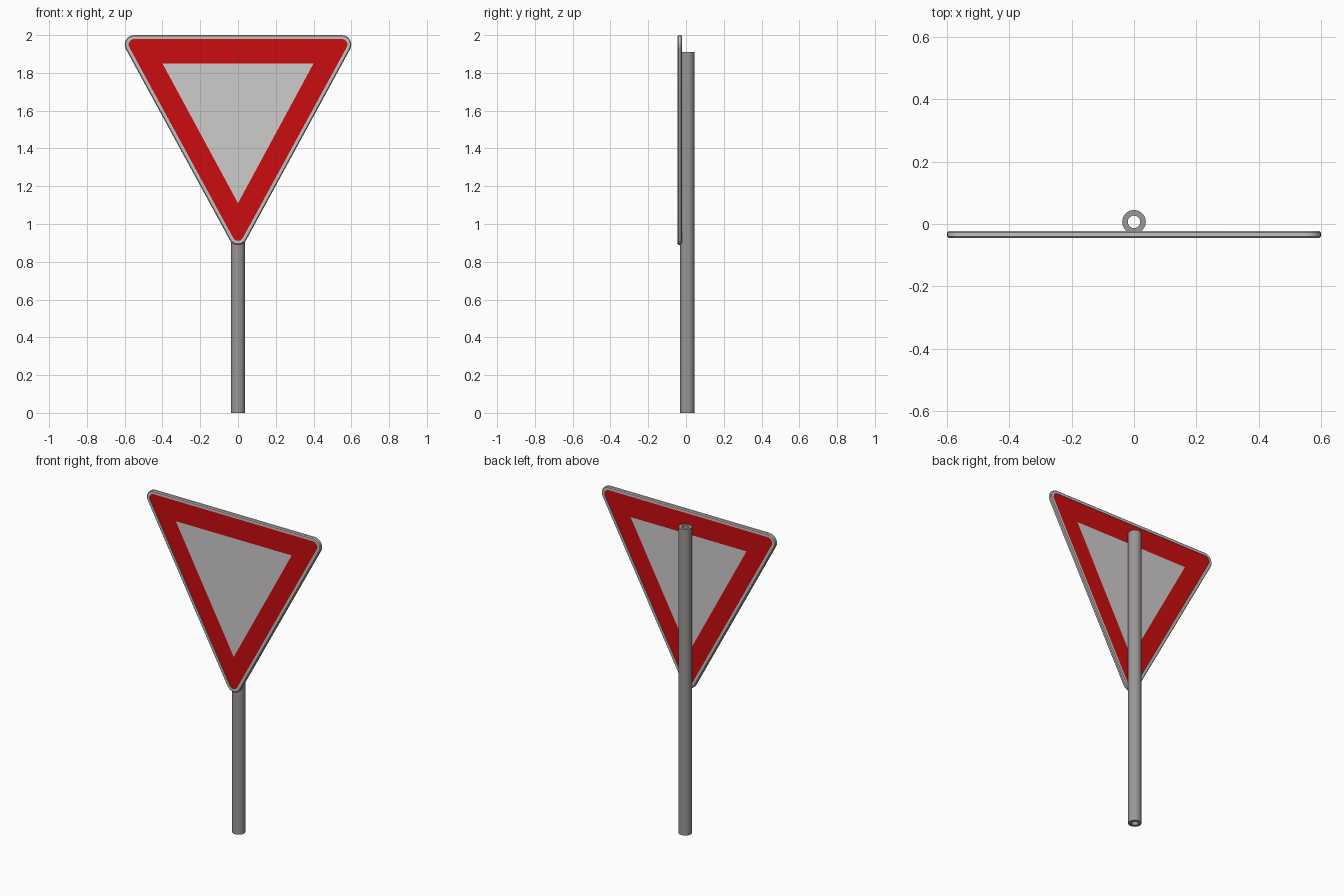
import bpy, bmesh, math

cube = bpy.data.objects.get("Cube")
if cube:
    bpy.data.objects.remove(cube, do_unlink=True)


def material(name, rgb):
    m = bpy.data.materials.new(name)
    m.use_nodes = True
    m.diffuse_color = (*rgb, 1)
    bsdf = next(n for n in m.node_tree.nodes if n.type == 'BSDF_PRINCIPLED')
    bsdf.inputs["Base Color"].default_value = (*rgb, 1)
    bsdf.inputs["Roughness"].default_value = 0.6
    return m


red = material("sign red", (0.60, 0.004, 0.005))
white = material("sign white", (0.62, 0.60, 0.60))
rim_grey = material("rim light grey", (0.56, 0.54, 0.53))
steel = material("pole grey", (0.33, 0.31, 0.31))


def loft(name, sections, mat, closed=True):
    """Skin equal-length loops; either join last to first or cap both ends."""
    bm = bmesh.new()
    rings = [[bm.verts.new(p) for p in s] for s in sections]
    pairs = list(zip(rings, rings[1:]))
    if closed:
        pairs.append((rings[-1], rings[0]))
    else:
        bm.faces.new(rings[0])
        bm.faces.new(rings[-1])
    n = len(rings[0])
    for a, b in pairs:
        for i in range(n):
            j = (i + 1) % n
            bm.faces.new((a[i], a[j], b[j], b[i]))
    bmesh.ops.remove_doubles(bm, verts=bm.verts, dist=1e-5)
    bmesh.ops.recalc_face_normals(bm, faces=bm.faces)
    me = bpy.data.meshes.new(name)
    bm.to_mesh(me)
    bm.free()
    me.materials.append(mat)
    ob = bpy.data.objects.new(name, me)
    bpy.context.collection.objects.link(ob)
    bpy.ops.object.select_all(action='DESELECT')
    bpy.context.view_layer.objects.active = ob
    ob.select_set(True)
    bpy.ops.object.shade_smooth_by_angle(angle=math.radians(35))
    return ob


OUTER = (0.55, 1.95, 0.94)   # half width, top and bottom of corner centres
INNER = (0.40, 1.85, 1.11)
STEPS = 8


def triangle(tri, radius, y):
    """Downward triangle with rounded corners, in the plane at y."""
    w, top, bottom = tri
    slope = math.atan2(w, top - bottom)
    up, side = math.pi / 2, -slope
    corners = [((w, top), side, up),
               ((-w, top), up, math.pi + slope),
               ((0, bottom), math.pi + slope, 2 * math.pi - slope)]
    pts = []
    for (x, z), a0, a1 in corners:
        for i in range(STEPS + 1):
            a = a0 + (a1 - a0) * i / STEPS
            pts.append((x + radius * math.cos(a), y, z + radius * math.sin(a)))
    return pts


# Raised rim with softened outer edges
FRONT, BACK = -0.045, -0.022
loft("sign_rim", [triangle(OUTER, r, y) for r, y in (
    (0.029, FRONT), (0.045, FRONT), (0.05, FRONT + 0.005),
    (0.05, BACK - 0.005), (0.045, BACK), (0.029, BACK))], rim_grey)

# Red border and white centre, seen on both sides, set just inside the rim
front, back = FRONT + 0.003, BACK - 0.003
loft("red_border", [triangle(OUTER, 0.03, front), triangle(OUTER, 0.03, back),
                    triangle(INNER, 0, back), triangle(INNER, 0, front)], red)
# Bare corner points are enough for the sharp centre panel
loft("white_center", [triangle(INNER, 0, y)[::STEPS + 1] for y in (front, back)],
     white, closed=False)


# Hollow round pole
def circle(radius, z, sides=24):
    return [(radius * math.cos(math.tau * i / sides),
             0.007 + radius * math.sin(math.tau * i / sides), z)
            for i in range(sides)]


loft("pole", [circle(0.038, 0), circle(0.038, 1.91),
              circle(0.02, 1.91), circle(0.02, 0)], steel)
